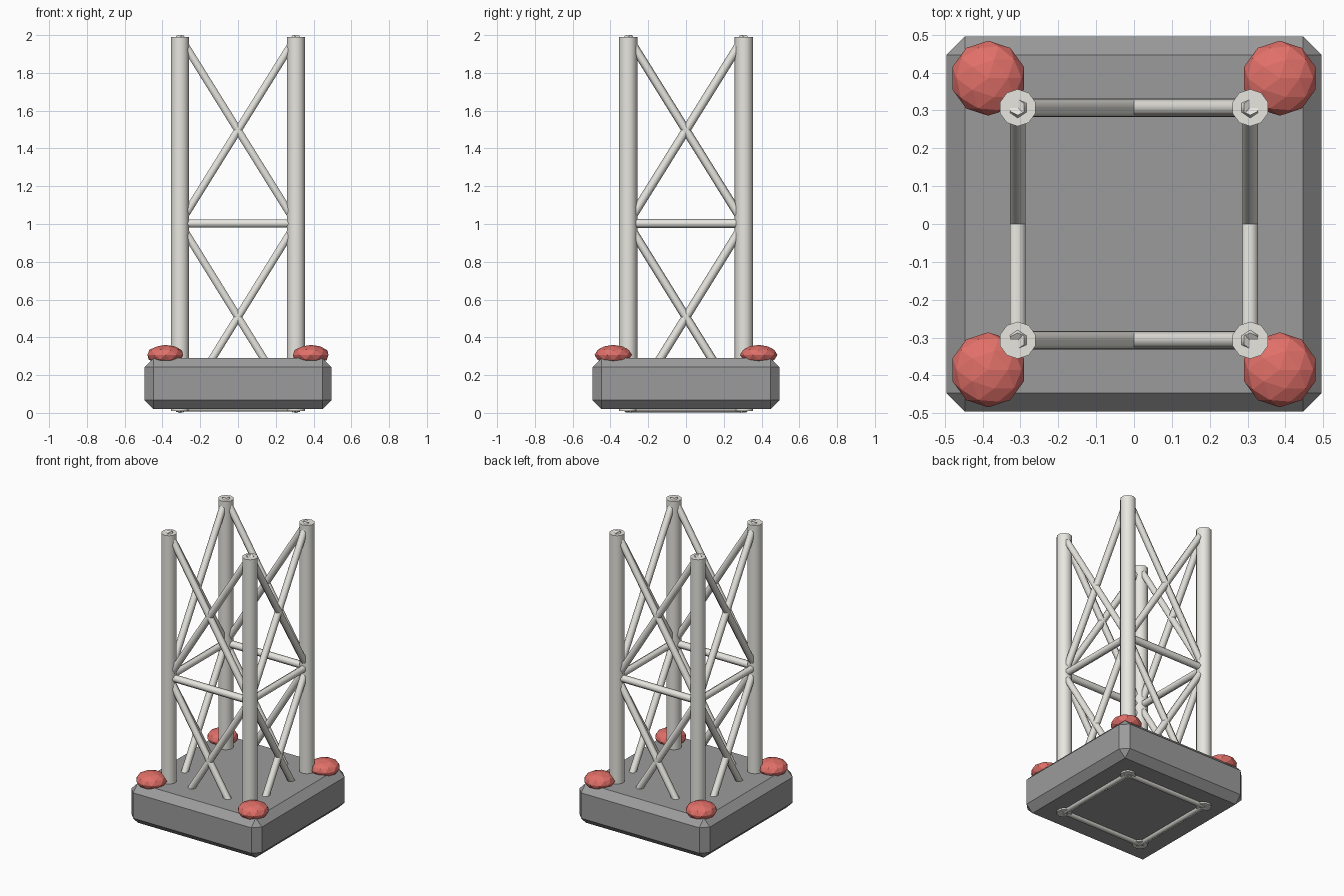
import bpy, math
from mathutils import Vector, Matrix

if "Cube" in bpy.data.objects:
    bpy.data.objects.remove(bpy.data.objects["Cube"])

HALF = 0.307          # leg centre offset
Z0, Z1, Z2 = 0.012, 1.003, 1.99


def material(name, rgb):
    m = bpy.data.materials.new(name)
    m.diffuse_color = (*rgb, 1)
    m.use_nodes = True
    m.node_tree.nodes["Principled BSDF"].inputs["Base Color"].default_value = m.diffuse_color
    return m


STEEL = material("painted_steel", (0.80, 0.79, 0.74))
CONCRETE = material("dark_grey", (0.33, 0.33, 0.33))
RED = material("red", (0.75, 0.16, 0.14))


def finish(name, mat, smooth=None):
    ob = bpy.context.object
    ob.name = name
    ob.data.materials.append(mat)
    if smooth:
        bpy.ops.object.shade_smooth_by_angle(angle=math.radians(smooth))
    return ob


def tube(name, a, b, radius, sides, corner_dir):
    """Capped prism from a to b with one corner pointing along corner_dir."""
    a, b = Vector(a), Vector(b)
    z = (b - a).normalized()
    y = Vector(corner_dir)
    y = (y - z * y.dot(z)).normalized()
    x = y.cross(z)
    bpy.ops.mesh.primitive_cylinder_add(vertices=sides, radius=radius, depth=(b - a).length)
    ob = finish(name, STEEL, 70)
    rot = Matrix((x, y, z)).transposed().to_4x4()
    ob.matrix_world = Matrix.Translation((a + b) / 2) @ rot
    return ob


# Chamfered base block
bpy.ops.mesh.primitive_cube_add(size=1, location=(0, 0, 0.155))
base = finish("base_block", CONCRETE)
base.scale = (0.99, 0.99, 0.27)
bpy.ops.object.transform_apply(location=False, rotation=False, scale=True)
bevel = base.modifiers.new("chamfer", 'BEVEL')
bevel.width = 0.048
bevel.segments = 1
bevel.limit_method = 'NONE'

# Legs and flattened red corner balls
for sx in (-1, 1):
    for sy in (-1, 1):
        tube("leg", (sx * HALF, sy * HALF, 0.01), (sx * HALF, sy * HALF, 1.99), 0.049, 10, (0, 1, 0))
        bpy.ops.mesh.primitive_ico_sphere_add(subdivisions=2, radius=1, location=(sx * 0.385, sy * 0.385, 0.307))
        ball = finish("corner_ball", RED)
        ball.scale = (0.099, 0.099, 0.053)

# Lattice on all four sides: horizontals and crossed diagonals
for s in (-1, 1):
    for along_x in (True, False):
        def pt(t, z):
            return (t * HALF, s * HALF, z) if along_x else (s * HALF, t * HALF, z)

        for z in (0.027, Z1):
            tube("horizontal_bar", pt(-1, z), pt(1, z), 0.024, 6, (0, 1, 0) if along_x else (0, 0, 1))
        for lo, hi in ((Z0, Z1), (Z1, Z2)):
            for d in (-1, 1):
                tube("diagonal_brace", pt(-d, lo), pt(d, hi), 0.023, 6, (0, 1, 0) if along_x else (0, 0, 1))
